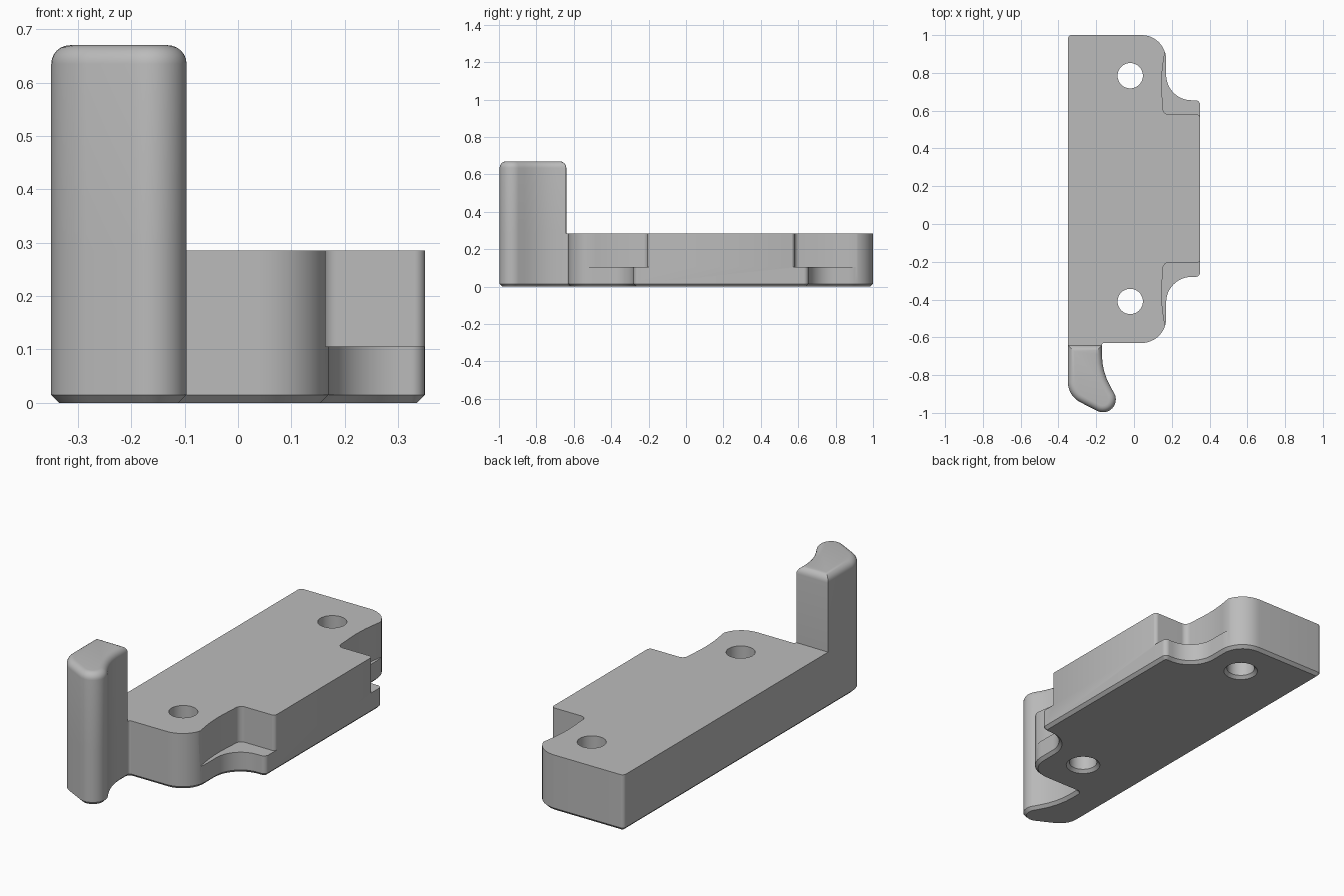
import bpy, bmesh, math
from mathutils import Vector

if "Cube" in bpy.data.objects:
    bpy.data.objects.remove(bpy.data.objects["Cube"], do_unlink=True)

MIRROR_SUM = 0.375   # the two ends mirror about half this y
BODY_TOP, STEP, HOOK_TOP = 0.285, 0.105, 0.67

grey = bpy.data.materials.new("plain grey")
grey.use_nodes = True
grey.diffuse_color = (0.5, 0.5, 0.5, 1)
grey.node_tree.nodes["Principled BSDF"].inputs["Base Color"].default_value = grey.diffuse_color


def rounded(corners):
    """Outline points from corners (x, y, fillet radius)."""
    points = []
    for i, (x, y, r) in enumerate(corners):
        c = Vector((x, y))
        if r == 0:
            points.append(c)
            continue
        a = (Vector(corners[i - 1][:2]) - c).normalized()
        b = (Vector(corners[(i + 1) % len(corners)][:2]) - c).normalized()
        half = a.angle(b) / 2
        center = c + (a + b).normalized() * (r / math.sin(half))
        start = c + a * (r / math.tan(half)) - center
        sweep = math.pi - 2 * half
        if a.cross(b) > 0:
            sweep = -sweep
        steps = max(4, round(abs(sweep) / 0.13))
        for k in range(steps + 1):
            t = sweep * k / steps
            points.append(center + Vector((start.x * math.cos(t) - start.y * math.sin(t),
                                           start.x * math.sin(t) + start.y * math.cos(t))))
    return points


def prism(bm, points, z0, z1):
    """Closed prism; returns its top face."""
    low = [bm.verts.new((p.x, p.y, z0)) for p in points]
    high = [bm.verts.new((p.x, p.y, z1)) for p in points]
    bm.faces.new(low[::-1])
    top = bm.faces.new(high)
    for i in range(len(low)):
        bm.faces.new((low[i - 1], low[i], high[i], high[i - 1]))
    return top


def to_object(bm, name):
    bmesh.ops.recalc_face_normals(bm, faces=bm.faces[:])
    mesh = bpy.data.meshes.new(name)
    bm.to_mesh(mesh)
    bm.free()
    mesh.materials.append(grey)
    obj = bpy.data.objects.new(name, mesh)
    bpy.context.collection.objects.link(obj)
    return obj


# Body and hook share one outline
outline = rounded([
    (-0.35, -0.64, 0), (-0.35, -0.91, 0.12),
    (0.01, -1.094, 0.068), (-0.17, -0.783, 0.35), (-0.17, -0.63, 0.012),
    (0.17, -0.63, 0.13), (0.17, -0.28, 0.135), (0.35, -0.28, 0.025),
    (0.35, 0.655, 0.025), (0.17, 0.655, 0.135), (0.17, 1, 0.13), (-0.35, 1, 0.02)])
bm = bmesh.new()
top = prism(bm, outline, 0, BODY_TOP)

# Raise the hook from its part of the top face and round its rim
nearest = lambda x, y: min(top.verts, key=lambda v: (v.co.xy - Vector((x, y))).length)
other, _ = bmesh.utils.face_split(top, nearest(-0.35, -0.64), nearest(-0.17, -0.642))
hook = min((top, other), key=lambda f: f.calc_center_median().y)
hook = bmesh.ops.extrude_discrete_faces(bm, faces=[hook])["faces"][0]
for v in hook.verts:
    v.co.z = HOOK_TOP
bmesh.ops.bevel(bm, geom=list(hook.edges), offset=0.035, segments=6, profile=0.5,
                affect='EDGES', clamp_overlap=False)

# Chamfer along the underside
under = [e for e in bm.edges if all(v.co.z < 0.001 for v in e.verts)]
bmesh.ops.bevel(bm, geom=under, offset=0.015, segments=1, affect='EDGES', clamp_overlap=False)
body = to_object(bm, "body_with_hook")

# Cutters for the stepped notches and the countersunk holes, mirrored end to end
notch = rounded([
    (0.17, -0.58, 0), (0.5, -0.58, 0), (0.5, -0.18, 0), (0.351, -0.18, 0),
    (0.351, -0.205, 0.02), (0.155, -0.205, 0.03), (0.143, -0.4, 0.75)])
circle = [Vector((math.cos(t * math.tau / 48), math.sin(t * math.tau / 48))) for t in range(48)]
cutters = []
for end, flip in (("front", False), ("back", True)):
    place = lambda p: Vector((p.x, MIRROR_SUM - p.y if flip else p.y))
    bm = bmesh.new()
    prism(bm, [place(p) for p in notch], STEP, 0.5)
    cutters.append(to_object(bm, end + "_notch_cutter"))

    bm = bmesh.new()
    center = Vector((-0.02, -0.41))
    rings = [[bm.verts.new((*place(center + p * r), z)) for p in circle]
             for r, z in ((0.097, -0.015), (0.067, 0.015), (0.067, 0.5))]
    bm.faces.new(rings[0])
    bm.faces.new(rings[-1])
    for a, b in zip(rings, rings[1:]):
        for i in range(len(circle)):
            bm.faces.new((a[i - 1], a[i], b[i], b[i - 1]))
    cutters.append(to_object(bm, end + "_hole_cutter"))

bpy.ops.object.select_all(action='DESELECT')
body.select_set(True)
bpy.context.view_layer.objects.active = body
for cutter in cutters:
    cutter.hide_render = True
    cut = body.modifiers.new(cutter.name, 'BOOLEAN')
    cut.operation, cut.solver, cut.object = 'DIFFERENCE', 'EXACT', cutter
    bpy.ops.object.modifier_apply(modifier=cut.name)
    bpy.data.objects.remove(cutter, do_unlink=True)

bpy.ops.object.shade_smooth_by_angle(angle=math.radians(30))
